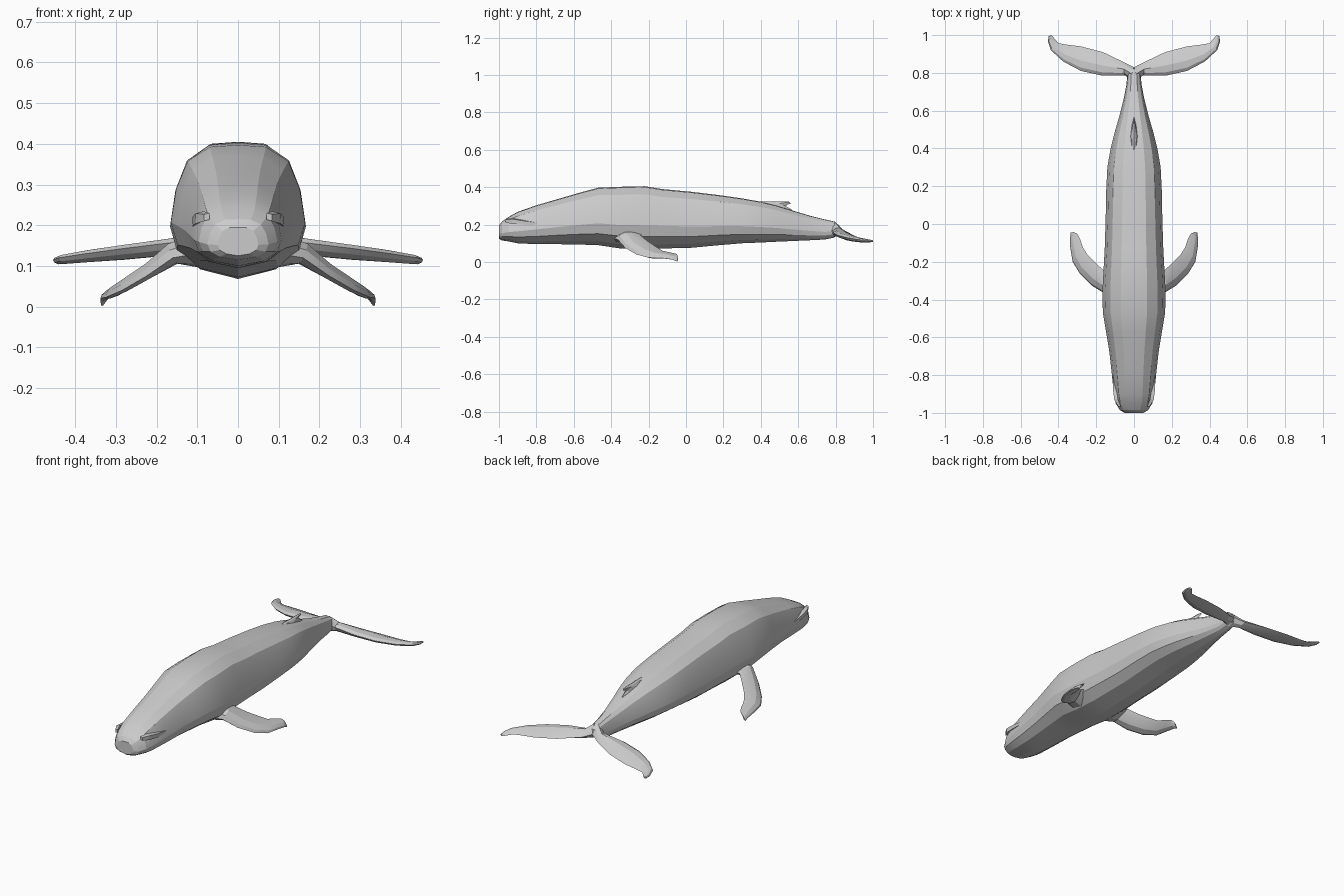
import bpy, bmesh
from mathutils import Vector


def loft(name, rings, mirror=False, angle=0.3):
    """Skin a list of equal-sized closed rings and cap both ends."""
    bm = bmesh.new()
    loops = [[bm.verts.new(p) for p in ring] for ring in rings]
    n = len(loops[0])
    for a, b in zip(loops, loops[1:]):
        for i in range(n):
            j = (i + 1) % n
            bm.faces.new((a[i], a[j], b[j], b[i]))
    bm.faces.new(loops[0])
    bm.faces.new(loops[-1])
    bmesh.ops.recalc_face_normals(bm, faces=bm.faces)
    me = bpy.data.meshes.new(name)
    bm.to_mesh(me)
    bm.free()
    ob = bpy.data.objects.new(name, me)
    bpy.context.collection.objects.link(ob)
    if mirror:
        ob.modifiers.new("Mirror", 'MIRROR').use_mirror_merge = False
    bpy.ops.object.select_all(action='DESELECT')
    bpy.context.view_layer.objects.active = ob
    ob.select_set(True)
    bpy.ops.object.shade_smooth_by_angle(angle=angle)
    return ob


# lens-shaped fin section: (position along chord, half thickness)
LENS = [(0, 0), (.12, .65), (.4, 1), (.75, .6), (1, 0), (.75, -.6), (.4, -1), (.12, -.65)]


def fin(name, sections, mirror=True):
    """Loft lens sections given as (leading point, trailing point, thickness)."""
    mids = [(Vector(l) + Vector(t)) / 2 for l, t, _ in sections]
    rings = []
    for k, (l, t, th) in enumerate(sections):
        l, t = Vector(l), Vector(t)
        span = mids[min(k + 1, len(mids) - 1)] - mids[max(k - 1, 0)]
        up = span.cross(t - l).normalized()
        rings.append([l.lerp(t, u) + up * (v * th / 2) for u, v in LENS])
    return loft(name, rings, mirror)


# body stations: y, half width, bottom z, top z
BODY = [(-1.0, .05, .125, .195), (-.985, .075, .115, .215), (-.95, .097, .11, .24),
        (-.9, .107, .10, .268), (-.8, .117, .095, .303), (-.68, .130, .095, .338),
        (-.57, .148, .093, .37), (-.47, .165, .09, .397), (-.35, .167, .072, .402),
        (-.22, .160, .068, .405), (-.13, .155, .072, .39), (.03, .150, .076, .375),
        (.18, .147, .09, .357), (.3, .141, .10, .34), (.4, .124, .104, .322),
        (.48, .104, .108, .303), (.57, .078, .112, .275), (.66, .055, .116, .248),
        (.74, .040, .12, .228), (.79, .035, .13, .217), (.82, .022, .15, .195)]
# half of the egg-shaped cross section: x / half width, z fraction
EGG = [(0, 1), (.42, .985), (.75, .87), (.92, .65), (1, .38), (.9, .2), (.58, .07), (0, 0)]
OUTLINE = EGG + [(-x, z) for x, z in EGG[-2:0:-1]]
loft("body", [[(x * w, y, b + z * (t - b)) for x, z in OUTLINE] for y, w, b, t in BODY])

# lip ridge along each side of the jaw: y, x, z, size
LIP = [(-.965, .078, .222, .008), (-.93, .096, .222, .012), (-.87, .105, .214, .010),
       (-.79, .108, .205, .006)]
loft("lip", [[(x - s, y, z + s), (x + s * .7, y, z + s * .6), (x + s * .6, y, z - s * 1.5),
              (x - s, y, z - s)] for y, x, z, s in LIP], mirror=True)

# swept-back, drooping side flippers
fin("flipper", [
    ((.10, -.40, .13), (.10, -.21, .15), .085),
    ((.16, -.365, .12), (.16, -.245, .145), .055),
    ((.225, -.325, .075), (.20, -.21, .115), .038),
    ((.285, -.265, .04), (.245, -.165, .085), .032),
    ((.325, -.20, .023), (.27, -.125, .06), .027),
    ((.338, -.12, .02), (.285, -.08, .05), .02),
    ((.338, -.07, .012), (.302, -.05, .043), .014),
    ((.335, -.045, .001), (.32, -.043, .03), .008)])

# tail flukes
fin("fluke", [
    ((0, .76, .18), (0, .83, .17), .085),
    ((.05, .787, .166), (.05, .855, .150), .05),
    ((.165, .785, .157), (.165, .91, .132), .042),
    ((.28, .81, .143), (.28, .94, .12), .036),
    ((.375, .86, .13), (.36, .95, .115), .03),
    ((.44, .92, .12), (.40, .957, .112), .024),
    ((.455, .965, .115), (.42, .98, .11), .018),
    ((.453, .995, .112), (.437, 1.0, .11), .01)])

# small hooked dorsal fin
fin("dorsal_fin", [
    ((0, .33, .315), (0, .59, .25), .055),
    ((0, .40, .325), (0, .565, .28), .035),
    ((0, .47, .322), (0, .535, .298), .022),
    ((0, .52, .324), (0, .54, .306), .014),
    ((0, .55, .322), (0, .56, .312), .006)], mirror=False)
